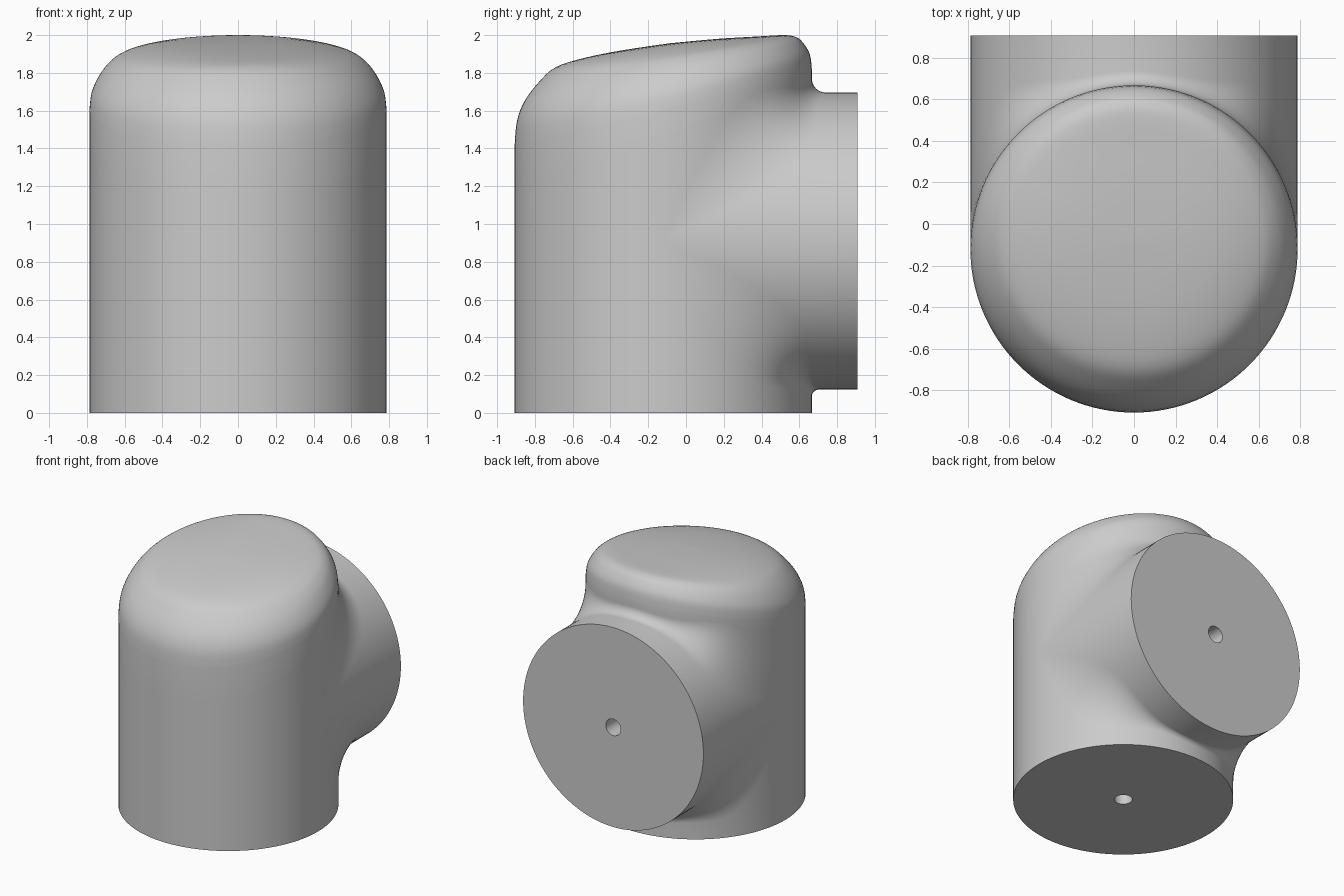
import bpy, bmesh, math
from mathutils import Vector

if "Cube" in bpy.data.objects:
    bpy.data.objects.remove(bpy.data.objects["Cube"])

R = 0.787            # radius of both pipe arms
CY, CZ = -0.12, 0.91  # axis of the upright arm (y) and of the side arm (z)
END = 0.907          # y of the side arm's end face
N, K = 64, 10        # segments per half circle, segments across the blend
HOLE, DEPTH = 0.065, 0.25


def seam_z(y):
    """Height of the tilted seam between body and cap."""
    return 1.14 + 0.4 * (y + 0.907)


def finish(bm, name):
    bmesh.ops.remove_doubles(bm, verts=bm.verts, dist=1e-5)
    bmesh.ops.dissolve_degenerate(bm, edges=bm.edges, dist=1e-6)
    bmesh.ops.recalc_face_normals(bm, faces=bm.faces)
    me = bpy.data.meshes.new(name)
    bm.to_mesh(me)
    bm.free()
    ob = bpy.data.objects.new(name, me)
    bpy.context.collection.objects.link(ob)
    bpy.ops.object.select_all(action='DESELECT')
    ob.select_set(True)
    bpy.context.view_layer.objects.active = ob
    bpy.ops.object.shade_smooth_by_angle(angle=math.radians(30))
    return ob


def loft(bm, rows, closed=False):
    """Bridge successive point rows with quads."""
    vs = [[bm.verts.new(p) for p in row] for row in rows]
    for a, b in zip(vs, vs[1:]):
        n = len(a)
        for i in range(n if closed else n - 1):
            j = (i + 1) % n
            bm.faces.new((a[i], a[j], b[j], b[i]))
    return vs


def fan(bm, ring, centre):
    c = bm.verts.new(centre)
    vs = [bm.verts.new(p) for p in ring]
    for i in range(len(vs)):
        bm.faces.new((vs[i], vs[(i + 1) % len(vs)], c))


def drilled_face(bm, ring, centre, inward):
    """Flat disc with a small blind hole in the middle."""
    mouth = [centre + (p - centre).normalized() * HOLE for p in ring]
    floor = [p + inward * DEPTH for p in mouth]
    loft(bm, [ring, mouth, floor], closed=True)
    fan(bm, floor, centre + inward * DEPTH)


def blend_column(a, side):
    """Upright wall -> concave blend -> side arm; side is -1 below, +1 above."""
    s, c = math.sin(a), max(math.cos(a), 0.0)
    r = (0.07 if side > 0 else 0.035) + 0.9 * abs(s) ** 3.5
    q = R + r
    ball = Vector((q * s, CY + q * c, CZ + side * q * c))
    d1, d2 = Vector((-s, -c, 0)), Vector((-s, 0, -side * c))
    y = CY + R * c
    z0 = 0.0 if side < 0 else max(seam_z(y), ball.z)
    pts = [Vector((R * s, y, z0))]
    for k in range(K + 1):
        pts.append(ball + d1.lerp(d2, k / K).normalized() * r)
    pts.append(Vector((R * s, END, CZ + side * R * c)))
    return pts


# Body: upright arm blended into the side arm
bm = bmesh.new()
angles = [-math.pi / 2 + math.pi * i / N for i in range(N + 1)]
lower = [blend_column(a, -1) for a in angles]
upper = [blend_column(a, 1) for a in angles]
loft(bm, lower)
loft(bm, upper)
front = []
for a in angles:
    x, y = -R * math.sin(a), CY - R * math.cos(a)
    front.append([Vector((x, y, z)) for z in (0, CZ, seam_z(y))])
loft(bm, front)
# drilled end faces and hidden top face
base = [c[0] for c in lower] + [c[0] for c in front[1:-1]]
drilled_face(bm, base, Vector((0, CY, 0)), Vector((0, 0, 1)))
end = [c[-1] for c in lower] + [c[-1] for c in upper[-2:0:-1]]
drilled_face(bm, end, Vector((0, END, CZ)), Vector((0, -1, 0)))
top = [c[0] for c in upper] + [c[-1] for c in front[1:-1]]
fan(bm, top, (0, CY, seam_z(CY)))
finish(bm, "pipe_body")

# Cap profile: radius, centre y, height at front, sides and back
rings = [
    (0.787, -0.12, 1.42, 1.60, 1.81),
    (0.775, -0.12, 1.545, 1.69, 1.90),
    (0.735, -0.12, 1.65, 1.775, 1.965),
    (0.68, -0.10, 1.75, 1.845, 1.99),
    (0.605, -0.085, 1.83, 1.895, 2.0),
    (0.45, -0.085, 1.88, 1.935, 1.992),
    (0.25, -0.085, 1.92, 1.953, 1.98),
    (0.0, -0.085, 1.957, 1.957, 1.957),
]


def ring_points(r, cy, zf, zs, zb):
    pts = []
    for i in range(2 * N):
        t = math.pi * i / N
        u = math.sin(t)
        z = zs + (zb - zf) / 2 * u + ((zb + zf) / 2 - zs) * u * u
        pts.append(Vector((r * math.cos(t), cy + r * u, z)))
    return pts


def smooth_rings(data, sub=4):
    """Catmull-Rom interpolation between the profile rings."""
    out = []
    for i in range(len(data) - 1):
        p0, p1 = data[max(i - 1, 0)], data[i]
        p2, p3 = data[i + 1], data[min(i + 2, len(data) - 1)]
        for k in range(sub):
            t = k / sub
            out.append([0.5 * (2 * b + (c - a) * t + (2 * a - 5 * b + 4 * c - d) * t * t
                               + (3 * b - a - 3 * c + d) * t ** 3)
                        for a, b, c, d in zip(p0, p1, p2, p3)])
    return out


# Cap: slanted collar with a rounded, tilted crown
bm = bmesh.new()
rows = [ring_points(*r) for r in smooth_rings(rings)]
foot = [Vector((p.x, p.y, seam_z(p.y))) for p in rows[0]]
loft(bm, [foot] + rows, closed=True)
fan(bm, rows[-1], (0, -0.085, 1.957))
fan(bm, foot, (0, CY, seam_z(CY)))
finish(bm, "rounded_cap")
